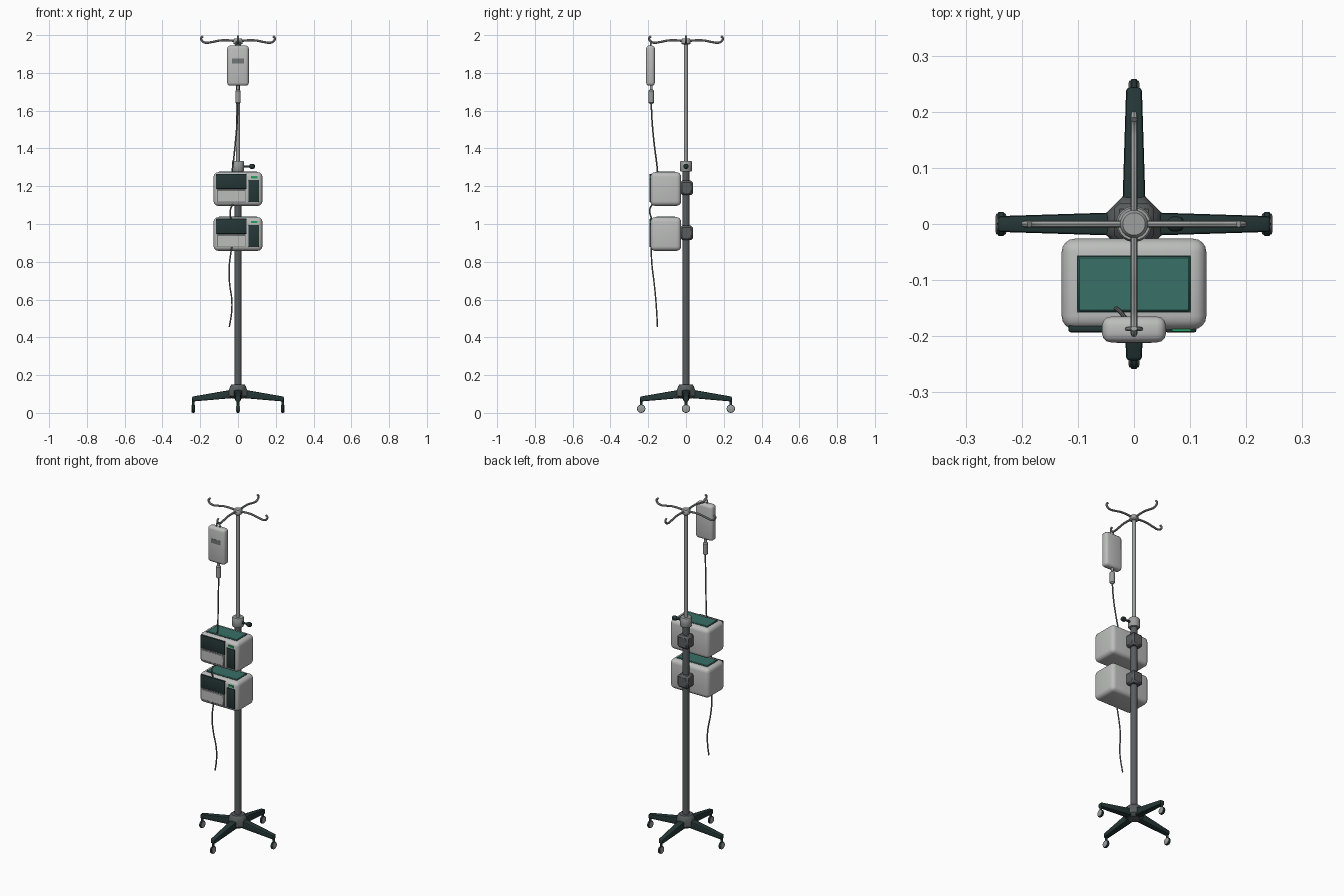
import bpy, bmesh, math
from mathutils import Matrix, Vector

if "Cube" in bpy.data.objects:
    bpy.data.objects.remove(bpy.data.objects["Cube"])


def material(name, r, g, b):
    m = bpy.data.materials.new(name)
    m.diffuse_color = (r, g, b, 1)
    m.use_nodes = True
    m.node_tree.nodes["Principled BSDF"].inputs["Base Color"].default_value = m.diffuse_color
    return m


CASE = material("pale grey case", 0.50, 0.51, 0.50)
STEEL = material("light steel", 0.34, 0.35, 0.35)
POLE = material("dark steel", 0.10, 0.11, 0.115)
DARK = material("dark green black", 0.018, 0.037, 0.037)
TEAL = material("teal", 0.04, 0.16, 0.135)
GREEN = material("indicator green", 0.02, 0.35, 0.12)
LABEL = material("label grey", 0.17, 0.18, 0.18)


def finish(ob, mat, angle=40):
    ob.data.materials.clear()
    ob.data.materials.append(mat)
    bpy.ops.object.select_all(action='DESELECT')
    ob.select_set(True)
    bpy.context.view_layer.objects.active = ob
    bpy.ops.object.shade_smooth_by_angle(angle=math.radians(angle))
    return ob


def from_bmesh(name, bm, mat):
    bmesh.ops.recalc_face_normals(bm, faces=bm.faces[:])
    me = bpy.data.meshes.new(name)
    bm.to_mesh(me)
    bm.free()
    ob = bpy.data.objects.new(name, me)
    bpy.context.collection.objects.link(ob)
    return finish(ob, mat)


def box(name, lo, hi, mat, bevel=0.0, segments=3):
    """Rounded box between two corners."""
    lo, hi = Vector(lo), Vector(hi)
    bm = bmesh.new()
    bmesh.ops.create_cube(bm, size=1)
    for v in bm.verts:
        v.co = (lo + hi) / 2 + v.co * (hi - lo)
    if bevel:
        bmesh.ops.bevel(bm, geom=bm.edges[:], offset=bevel, segments=segments,
                        profile=0.5, affect='EDGES')
    return from_bmesh(name, bm, mat)


def lathe(name, profile, mat, centre=(0, 0, 0), axis='Z', sides=24):
    """Closed solid of revolution from (radius, height) points."""
    bm = bmesh.new()
    rings = []
    for r, h in profile:
        rings.append([bm.verts.new((r * math.cos(a), r * math.sin(a), h))
                      for a in [(i + 0.5) * math.tau / sides for i in range(sides)]])
    for a, b in zip(rings, rings[1:]):
        for i in range(sides):
            j = (i + 1) % sides
            bm.faces.new((a[i], a[j], b[j], b[i]))
    bm.faces.new(rings[0][::-1])
    bm.faces.new(rings[-1])
    if axis == 'X':
        bm.transform(Matrix.Rotation(math.pi / 2, 4, 'Y'))
    bm.transform(Matrix.Translation(centre))
    return from_bmesh(name, bm, mat)


def rod(name, points, radius, mat, sides=2):
    """Smooth round rod through points."""
    cu = bpy.data.curves.new(name, 'CURVE')
    cu.dimensions = '3D'
    cu.bevel_depth = radius
    cu.bevel_resolution = sides
    cu.resolution_u = 6
    cu.use_fill_caps = True
    sp = cu.splines.new('BEZIER')
    sp.bezier_points.add(len(points) - 1)
    for p, co in zip(sp.bezier_points, points):
        p.co = co
        p.handle_left_type = p.handle_right_type = 'AUTO'
    ob = bpy.data.objects.new(name, cu)
    bpy.context.collection.objects.link(ob)
    bpy.ops.object.select_all(action='DESELECT')
    ob.select_set(True)
    bpy.context.view_layer.objects.active = ob
    bpy.ops.object.convert(target='MESH')
    return finish(bpy.context.object, mat)


# Base hub
lathe("base_hub", [(0.035, 0.075), (0.053, 0.09), (0.053, 0.115),
                   (0.046, 0.14), (0.038, 0.15)], POLE, sides=8)

# Four sloping tapered legs with casters
for k in range(4):
    turn = Matrix.Rotation(k * math.pi / 2, 4, 'Z')
    bm = bmesh.new()
    bmesh.ops.create_cube(bm, size=1)
    for v in bm.verts:
        outer, top = v.co.x > 0, v.co.z > 0
        half = 0.014 if outer else 0.021
        v.co.x = 0.243 if outer else 0.02
        v.co.y = math.copysign(half, v.co.y)
        v.co.z = (0.086 if top else 0.060) if outer else (0.125 if top else 0.079)
    bmesh.ops.bevel(bm, geom=bm.edges[:], offset=0.006, segments=2,
                    profile=0.5, affect='EDGES')
    bm.transform(turn)
    from_bmesh("leg", bm, DARK)

    c = turn @ Vector((0.237, 0, 0))
    lathe("caster_stem", [(0.007, 0.035), (0.007, 0.066)], DARK, c, sides=12)
    hub = (c.x, c.y, 0.022)
    lathe("caster_tyre", [(0.019, -0.006), (0.022, -0.004), (0.022, 0.004),
                          (0.019, 0.006)], DARK, hub, 'X')
    for s in (-1, 1):
        lathe("caster_cover", [(0.019, 0.0045 * s), (0.019, 0.008 * s),
                               (0.014, 0.010 * s)], STEEL, hub, 'X')

# Telescopic pole, locking collar and knob
lathe("lower_pole", [(0.018, 0.10), (0.018, 1.285)], POLE)
lathe("upper_pole", [(0.0115, 1.27), (0.0115, 1.965)], STEEL)
lathe("collar", [(0.029, 1.277), (0.032, 1.281), (0.032, 1.328),
                 (0.029, 1.333)], STEEL)
lathe("knob_shaft", [(0.006, 0.028), (0.006, 0.07)], DARK, (0, 0, 1.305), 'X', 12)
lathe("knob", [(0.007, 0.060), (0.013, 0.066), (0.014, 0.076), (0.012, 0.085),
               (0.006, 0.089)], DARK, (0, 0, 1.305), 'X', 16)

# Hook crown
lathe("crown", [(0.018, 1.950), (0.025, 1.956), (0.025, 1.975),
                (0.020, 1.981)], STEEL)
hook = [(0, 1.969), (0.09, 1.972), (0.14, 1.963), (0.172, 1.960),
        (0.191, 1.970), (0.195, 1.984), (0.186, 1.994)]
for k in range(4):
    a = k * math.pi / 2
    rod("hook_arm", [(r * math.cos(a), r * math.sin(a), z) for r, z in hook],
        0.006, STEEL)

# Fluid bag with label, hanger and drip chamber
box("fluid_bag", (-0.057, -0.211, 1.732), (0.057, -0.165, 1.945), CASE, 0.016)
box("bag_label", (-0.031, -0.2125, 1.850), (0.031, -0.208, 1.876), LABEL)
rod("bag_hanger", [(-0.012, -0.187, 1.942), (-0.009, -0.187, 1.963),
                   (0, -0.187, 1.971), (0.009, -0.187, 1.963),
                   (0.012, -0.187, 1.942)], 0.004, STEEL)
lathe("drip_chamber", [(0.006, 1.635), (0.014, 1.642), (0.014, 1.705),
                       (0.008, 1.711), (0.008, 1.736)], STEEL,
      (0, -0.184, 0), sides=16)

# Tubing
rod("upper_tube", [(0, -0.184, 1.64), (-0.004, -0.180, 1.55), (-0.015, -0.168, 1.42),
                   (-0.026, -0.155, 1.32), (-0.033, -0.150, 1.27)], 0.004, LABEL)
rod("middle_tube", [(-0.025, -0.175, 1.11), (-0.040, -0.192, 1.075),
                    (-0.038, -0.180, 1.02)], 0.004, LABEL)
rod("lower_tube", [(-0.033, -0.185, 0.88), (-0.046, -0.180, 0.78),
                   (-0.045, -0.169, 0.69), (-0.033, -0.160, 0.60),
                   (-0.034, -0.155, 0.53), (-0.046, -0.151, 0.455)], 0.004, LABEL)

# Two identical pumps clamped to the pole
for z in (0.858, 1.096):
    box("pump_case", (-0.129, -0.188, z), (0.129, -0.026, z + 0.178), CASE, 0.024, 4)
    box("top_panel", (-0.100, -0.156, z + 0.172), (0.100, -0.058, z + 0.183), TEAL, 0.003, 1)
    box("top_panel_rim", (-0.102, -0.158, z + 0.172), (0.102, -0.056, z + 0.1795), DARK)
    box("screen", (-0.117, -0.193, z + 0.090), (0.045, -0.180, z + 0.170), DARK, 0.004, 2)
    box("door_rim", (-0.110, -0.1895, z + 0.019), (0.041, -0.184, z + 0.087), LABEL)
    box("door", (-0.107, -0.192, z + 0.022), (0.038, -0.184, z + 0.084), CASE, 0.002, 1)
    box("keypad", (0.056, -0.193, z + 0.020), (0.111, -0.182, z + 0.138), DARK, 0.003, 2)
    box("indicator", (0.068, -0.192, z + 0.146), (0.102, -0.184, z + 0.158), GREEN)
    box("pole_clamp", (-0.036, -0.030, z + 0.057), (0.036, 0.037, z + 0.133), POLE, 0.010, 1)
